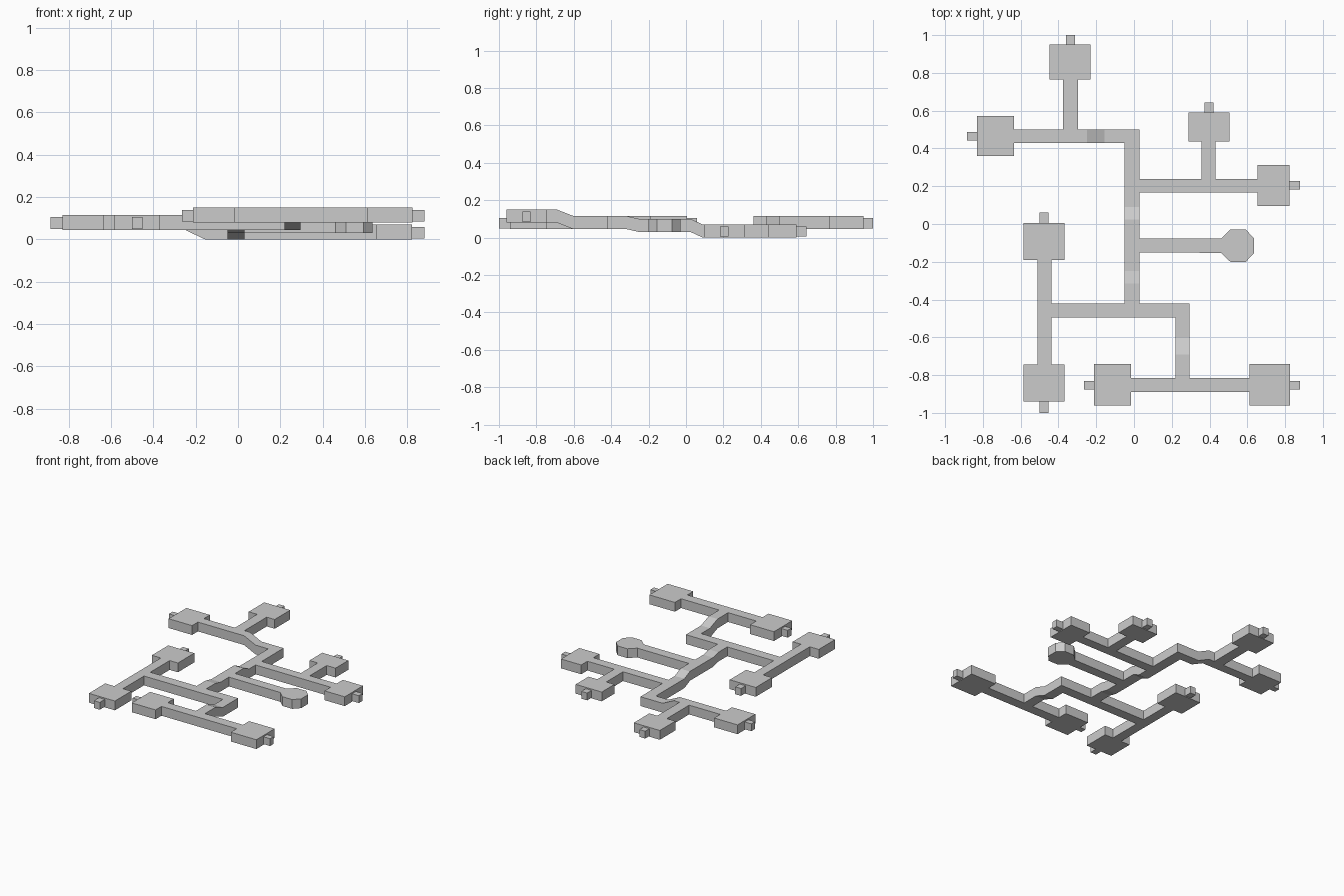
import bpy, bmesh

if "Cube" in bpy.data.objects:
    bpy.data.objects.remove(bpy.data.objects["Cube"])

H = 0.07                      # storey height of rooms and corridors
LOW, MID, UP, TOP = 0.0, 0.03, 0.045, 0.08


def finish(name, bm):
    bmesh.ops.remove_doubles(bm, verts=bm.verts, dist=1e-5)
    bmesh.ops.dissolve_limit(bm, angle_limit=0.01, verts=bm.verts, edges=bm.edges)
    bmesh.ops.recalc_face_normals(bm, faces=bm.faces)
    me = bpy.data.meshes.new(name)
    bm.to_mesh(me)
    bm.free()
    ob = bpy.data.objects.new(name, me)
    bpy.context.collection.objects.link(ob)
    return ob


def wing(name, base, rects, ramps=()):
    """Join touching floor rectangles (x0, x1, y0, y1[, z]) and ramps
    (x0, x1, y0, y1, axis, z_start, z_end) into one shell without inner walls."""
    pieces = [(r[:4], 0, r[4] if len(r) > 4 else base, r[4] if len(r) > 4 else base)
              for r in rects]
    pieces += [(r[:4], r[4], r[5], r[6]) for r in ramps]
    xs = sorted({v for p in pieces for v in p[0][:2]})
    ys = sorted({v for p in pieces for v in p[0][2:]})
    cells = {}
    for i in range(len(xs) - 1):
        for j in range(len(ys) - 1):
            cx, cy = (xs[i] + xs[i + 1]) / 2, (ys[j] + ys[j + 1]) / 2
            for p in pieces:
                x0, x1, y0, y1 = p[0]
                if x0 < cx < x1 and y0 < cy < y1:
                    cells[i, j] = p
    bm = bmesh.new()

    def floor(p, x, y):
        (x0, x1, y0, y1), axis, za, zb = p
        t = (y - y0) / (y1 - y0) if axis else (x - x0) / (x1 - x0)
        return za + (zb - za) * t

    for (i, j), p in cells.items():
        c = [(xs[i], ys[j]), (xs[i + 1], ys[j]),
             (xs[i + 1], ys[j + 1]), (xs[i], ys[j + 1])]
        lo = [bm.verts.new((x, y, floor(p, x, y))) for x, y in c]
        hi = [bm.verts.new((x, y, floor(p, x, y) + H)) for x, y in c]
        bm.faces.new(lo[::-1])
        bm.faces.new(hi)
        for k, (di, dj) in enumerate([(0, -1), (1, 0), (0, 1), (-1, 0)]):
            if (i + di, j + dj) not in cells:
                n = (k + 1) % 4
                bm.faces.new((lo[k], lo[n], hi[n], hi[k]))
    return finish(name, bm)


def prism(name, pts, z0, z1):
    bm = bmesh.new()
    f = bm.faces.new([bm.verts.new((x, y, z0)) for x, y in pts])
    ext = bmesh.ops.extrude_face_region(bm, geom=[f], use_keep_orig=True)
    up = [v for v in ext["geom"] if isinstance(v, bmesh.types.BMVert)]
    bmesh.ops.translate(bm, verts=up, vec=(0, 0, z1 - z0))
    return finish(name, bm)


# Central corridor with its two ramps
wing("central_corridor", LOW,
     [(-.05, .03, .09, .50), (-.05, .03, -.25, .025, MID), (-.05, .03, -.495, -.315, UP)],
     [(-.05, .03, .025, .09, 1, MID, LOW), (-.05, .03, -.315, -.25, 1, UP, MID)])

# North-west wing: raised behind a ramp
wing("north_west_wing", UP,
     [(-.155, -.05, .43, .50, LOW), (-.635, -.25, .43, .50), (-.83, -.635, .36, .572),
      (-.376, -.296, .50, .765), (-.447, -.23, .765, .95)],
     [(-.25, -.155, .43, .50, 0, UP, LOW)])

# North-east wing: ground level
wing("north_east_wing", LOW,
     [(.03, .655, .167, .238), (.655, .823, .095, .312),
      (.358, .432, .238, .438), (.289, .506, .438, .59)])

# South-west wing
wing("south_west_wing", UP,
     [(-.437, -.05, -.495, -.42), (-.51, -.437, -.745, -.19),
      (-.585, -.368, -.19, .005), (-.585, -.368, -.94, -.745)])

# South-east wing: climbs to the top level
wing("south_east_wing", TOP,
     [(.03, .295, -.495, -.42, UP), (.22, .295, -.60, -.495, UP), (.22, .295, -.815, -.69),
      (-.015, .612, -.89, -.815), (-.213, -.015, -.96, -.742), (.612, .825, -.96, -.742)],
     [(.22, .295, -.69, -.60, 1, TOP, UP)])

# Side corridor ending in an octagonal chamber
prism("octagonal_chamber",
      [(.03, -.15), (.46, -.153), (.51, -.2), (.592, -.2), (.635, -.155), (.635, -.075),
       (.592, -.03), (.51, -.03), (.46, -.078), (.03, -.078)], MID, MID + H)

# Door stubs on the outer wall of each room
stubs = [(-.885, -.83, .443, .487, UP), (-.36, -.312, .95, 1.0, UP),
         (.823, .88, .182, .227, LOW), (.374, .422, .59, .643, LOW),
         (-.5, -.452, .005, .06, UP), (-.5, -.452, -1.0, -.94, UP),
         (-.265, -.213, -.875, -.832, TOP), (.825, .88, -.875, -.832, TOP)]
for n, (x0, x1, y0, y1, z) in enumerate(stubs, 1):
    prism(f"door_stub_{n}", [(x0, y0), (x1, y0), (x1, y1), (x0, y1)], z + .005, z + .06)
